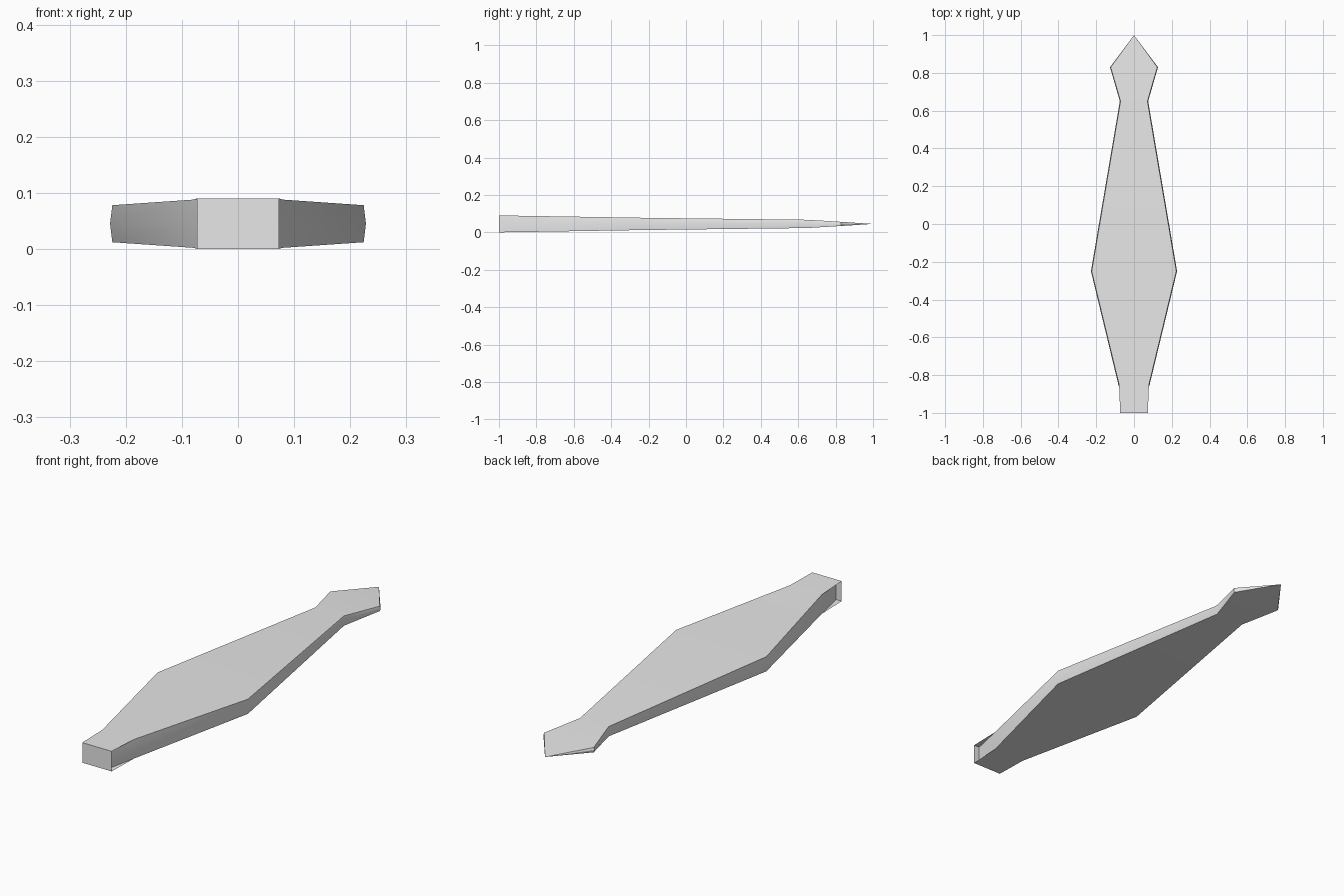
import bpy, bmesh

if "Cube" in bpy.data.objects:
    bpy.data.objects.remove(bpy.data.objects["Cube"])

MID = 0.045
# stations along the length: y, plate half width, half thickness, wall half width
STATIONS = [
    (-1.00, 0.073, 0.045, 0.045),
    (-0.85, 0.079, 0.043, 0.079),
    (-0.25, 0.224, 0.033, 0.224),
    (0.65, 0.071, 0.022, 0.071),
    (0.83, 0.123, 0.011, 0.123),
    (1.00, 0.000, 0.000, 0.000),
]

grey = bpy.data.materials.new("light_grey")
grey.diffuse_color = (0.8, 0.8, 0.8, 1)
grey.use_nodes = True
grey.node_tree.nodes["Principled BSDF"].inputs["Base Color"].default_value = grey.diffuse_color


def make_object(name, polygons):
    """Weld a list of polygons into one object."""
    bm = bmesh.new()
    for poly in polygons:
        pts = [p for i, p in enumerate(poly) if p not in poly[:i]]
        if len(pts) > 2:
            bm.faces.new([bm.verts.new(p) for p in pts])
    bmesh.ops.remove_doubles(bm, verts=bm.verts, dist=0.0005)
    mesh = bpy.data.meshes.new(name)
    bm.to_mesh(mesh)
    bm.free()
    mesh.materials.append(grey)
    obj = bpy.data.objects.new(name, mesh)
    bpy.context.collection.objects.link(obj)
    bpy.context.view_layer.objects.active = obj
    obj.select_set(True)
    bpy.ops.object.shade_smooth_by_angle(angle=0.5)
    obj.select_set(False)


def plate(side):
    """Broad face, side = 1 for the top and -1 for the bottom."""
    polys = []
    for (y0, w0, t0, _), (y1, w1, t1, _) in zip(STATIONS, STATIONS[1:]):
        z0, z1 = MID + side * t0, MID + side * t1
        poly = [(-w0, y0, z0), (w0, y0, z0), (w1, y1, z1), (-w1, y1, z1)]
        if w1 == 0:
            poly = poly[:2] + [(0.0, y1, z1)]
        polys.append(poly if side > 0 else poly[::-1])
    return polys


def edge_wall(side):
    """Slightly bulged rim, recessed between the plates at the butt end."""
    def row(station, level):
        y, _, t, w = station
        bulge = 0.004 if level == 0 and -0.9 < y < 0.9 else 0
        return (side * (w + bulge), y, MID + level * t)

    polys = []
    for a, b in zip(STATIONS, STATIONS[1:]):
        for low, high in ((-1, 0), (0, 1)):
            poly = [row(a, low), row(b, low), row(b, high), row(a, high)]
            polys.append(poly if side > 0 else poly[::-1])
    return polys


# blade body: both broad faces, butt end and the two rims
y, w, t, _ = STATIONS[0]
butt = [(-w, y, MID - t), (w, y, MID - t), (w, y, MID + t), (-w, y, MID + t)]
make_object("blade_body",
            plate(1) + plate(-1) + [butt] + edge_wall(1) + edge_wall(-1))
